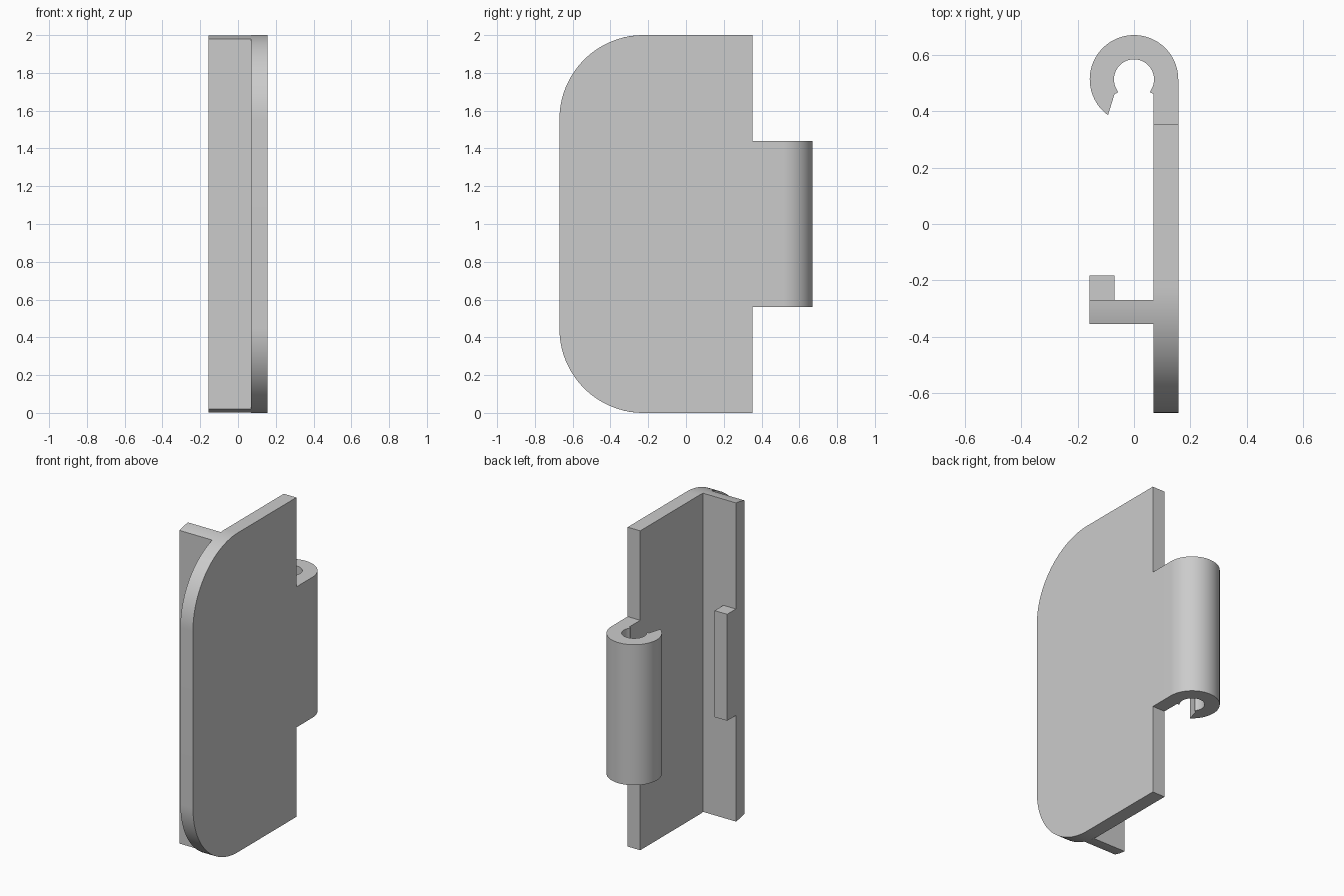
import bpy
import bmesh
from math import cos, sin, radians, sqrt

cube = bpy.data.objects.get("Cube")
if cube:
    bpy.data.objects.remove(cube, do_unlink=True)

# Single grey plastic
grey = bpy.data.materials.new("light_grey")
grey.use_nodes = True
grey.diffuse_color = (0.6, 0.6, 0.6, 1)
grey.node_tree.nodes["Principled BSDF"].inputs["Base Color"].default_value = (0.6, 0.6, 0.6, 1)


def arc(cx, cy, r, start, end, steps):
    """Points along an arc, angles in degrees."""
    angles = [radians(start + (end - start) * i / steps) for i in range(steps + 1)]
    return [(cx + r * cos(a), cy + r * sin(a)) for a in angles]


def prism(name, outline, axis, low, high):
    """Extrude a closed 2D outline along X (outline is y, z) or Z (outline is x, y)."""
    bm = bmesh.new()
    place = (lambda u, v: (low, u, v)) if axis == "X" else (lambda u, v: (u, v, low))
    face = bm.faces.new([bm.verts.new(place(u, v)) for u, v in outline])
    extruded = bmesh.ops.extrude_face_region(bm, geom=[face])["geom"]
    depth = high - low
    bmesh.ops.translate(bm, vec=(depth, 0, 0) if axis == "X" else (0, 0, depth),
                        verts=[g for g in extruded if isinstance(g, bmesh.types.BMVert)])
    bmesh.ops.recalc_face_normals(bm, faces=bm.faces)
    mesh = bpy.data.meshes.new(name)
    bm.to_mesh(mesh)
    bm.free()
    mesh.materials.append(grey)
    obj = bpy.data.objects.new(name, mesh)
    bpy.context.collection.objects.link(obj)
    bpy.ops.object.select_all(action="DESELECT")
    obj.select_set(True)
    bpy.context.view_layer.objects.active = obj
    bpy.ops.object.shade_smooth_by_angle(angle=radians(30))
    return obj


HEIGHT = 2.0
INNER, OUTER = 0.07, 0.157      # plate faces in x
FRONT, BACK = -0.67, 0.353      # plate ends in y
RADIUS = 0.445                  # front corner rounding
corner_y = FRONT + RADIUS

# Main plate with two rounded front corners
plate = ([(BACK, 0), (BACK, HEIGHT)]
         + arc(corner_y, HEIGHT - RADIUS, RADIUS, 90, 180, 32)
         + arc(corner_y, RADIUS, RADIUS, 180, 270, 32))
prism("main_plate", plate, "X", INNER, OUTER)

# Cross rib, its ends following the rounded corners
rib_front, rib_back = -0.355, -0.27
ys = [rib_front + (rib_back - rib_front) * i / 6 for i in range(7)]
inset = [RADIUS - sqrt(RADIUS ** 2 - (y - corner_y) ** 2) for y in ys]
rib = list(zip(ys, inset)) + [(y, HEIGHT - d) for y, d in reversed(list(zip(ys, inset)))]
prism("cross_rib", rib, "X", -OUTER, INNER)

# Retaining lip on the middle third of the rib
lip = [(-OUTER, rib_back), (-INNER, rib_back), (-INNER, -0.183), (-OUTER, -0.183)]
prism("retaining_lip", lip, "Z", HEIGHT / 3, HEIGHT * 2 / 3)

# Snap hook: open ring with a small detent on each side of the mouth
hook_y = 0.513
hook = ([(OUTER, BACK)]
        + arc(0, hook_y, OUTER, 0, 234, 60)
        + [(-0.069, 0.461), (-0.058, 0.466)]
        + arc(0, hook_y, 0.071, 216, -36, 48)
        + [(0.058, 0.466), (INNER, 0.461), (INNER, BACK)])
prism("snap_hook", hook, "Z", 0.56, 1.44)
